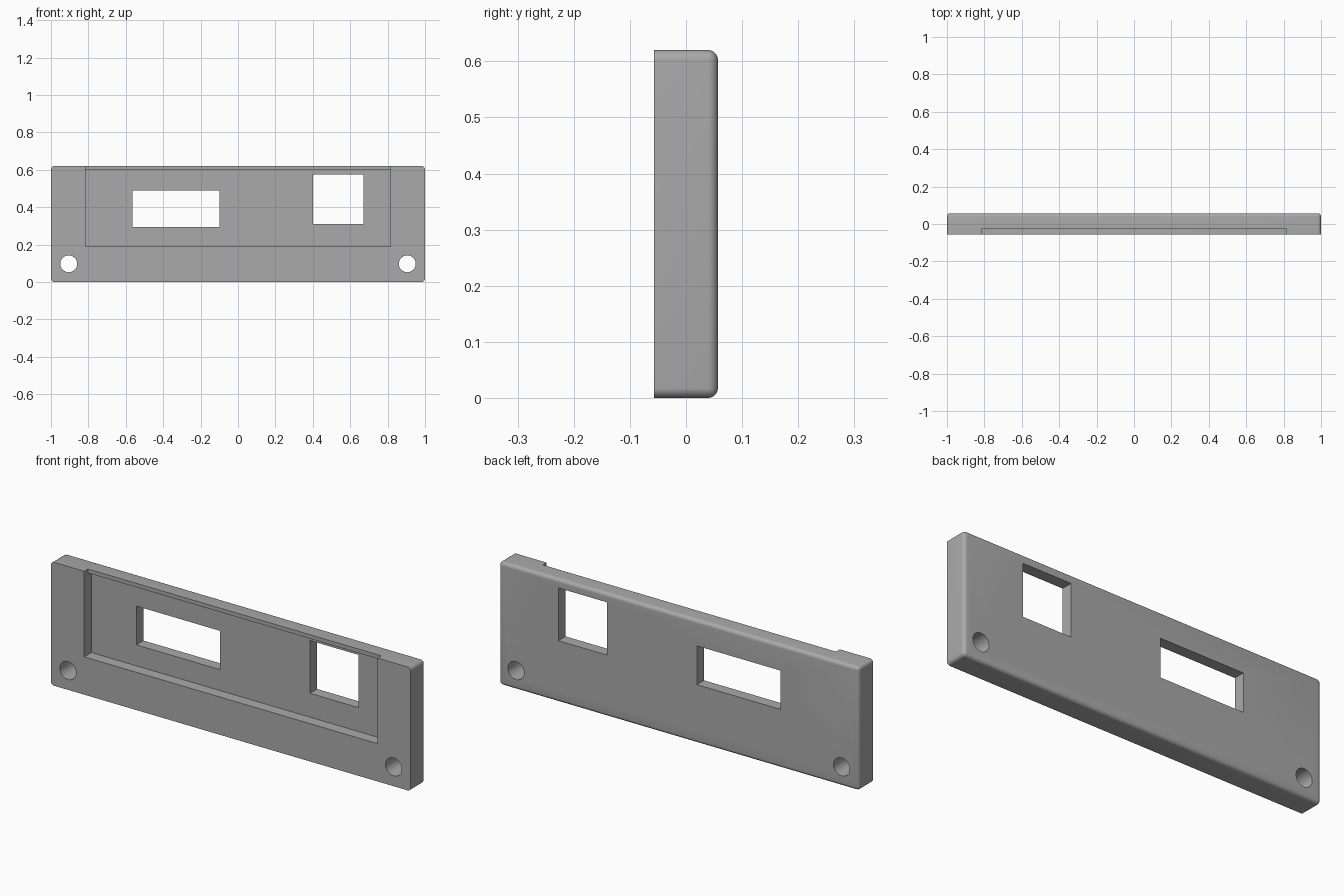
import bpy
import bmesh
from math import radians

cube = bpy.data.objects.get("Cube")
if cube:
    bpy.data.objects.remove(cube, do_unlink=True)

HALF_Y, HEIGHT, ROUND = 0.057, 0.62, 0.018

grey = bpy.data.materials.new("plain grey")
grey.use_nodes = True
colour = (0.4, 0.4, 0.4, 1)
grey.diffuse_color = colour
grey.node_tree.nodes["Principled BSDF"].inputs["Base Color"].default_value = colour


def box(name, x0, x1, y0, y1, z0, z1):
    bpy.ops.mesh.primitive_cube_add(size=1)
    ob = bpy.context.object
    ob.name = name
    for v in ob.data.vertices:
        v.co = (x1 if v.co.x > 0 else x0,
                y1 if v.co.y > 0 else y0,
                z1 if v.co.z > 0 else z0)
    ob.data.materials.append(grey)
    return ob


# Panel, rounded on every edge except the front rim
panel = box("panel", -1, 1, -HALF_Y, HALF_Y, 0, HEIGHT)
bm = bmesh.new()
bm.from_mesh(panel.data)
edges = [e for e in bm.edges if any(v.co.y > 0 for v in e.verts)]
bmesh.ops.bevel(bm, geom=edges, offset=ROUND, segments=6, profile=0.5,
                affect='EDGES')
bm.to_mesh(panel.data)
bm.free()

# Front pocket, shallow top notch above its lip, and two windows
cutters = [
    box("pocket_cutter", -0.815, 0.815, -0.2, 0.0, 0.19, 0.60),
    box("notch_cutter", -0.815, 0.815, -0.2, -0.027, 0.55, 0.8),
    box("wide_window_cutter", -0.565, -0.10, -0.2, 0.2, 0.295, 0.49),
    box("square_window_cutter", 0.40, 0.67, -0.2, 0.2, 0.31, 0.575),
]

# Screw holes in the lower corners
for side, x in (("right", -0.905), ("left", 0.905)):
    bpy.ops.mesh.primitive_cylinder_add(vertices=48, radius=0.045, depth=0.4,
                                        location=(x, 0, 0.097),
                                        rotation=(radians(90), 0, 0))
    hole = bpy.context.object
    hole.name = side + "_screw_hole_cutter"
    hole.data.materials.append(grey)
    cutters.append(hole)

bpy.ops.object.select_all(action='DESELECT')
panel.select_set(True)
bpy.context.view_layer.objects.active = panel
for cutter in cutters:
    cut = panel.modifiers.new(cutter.name, 'BOOLEAN')
    cut.operation = 'DIFFERENCE'
    cut.solver = 'EXACT'
    cut.object = cutter
    bpy.ops.object.modifier_apply(modifier=cut.name)
for cutter in cutters:
    bpy.data.objects.remove(cutter, do_unlink=True)

bpy.ops.object.shade_smooth_by_angle(angle=radians(30))
